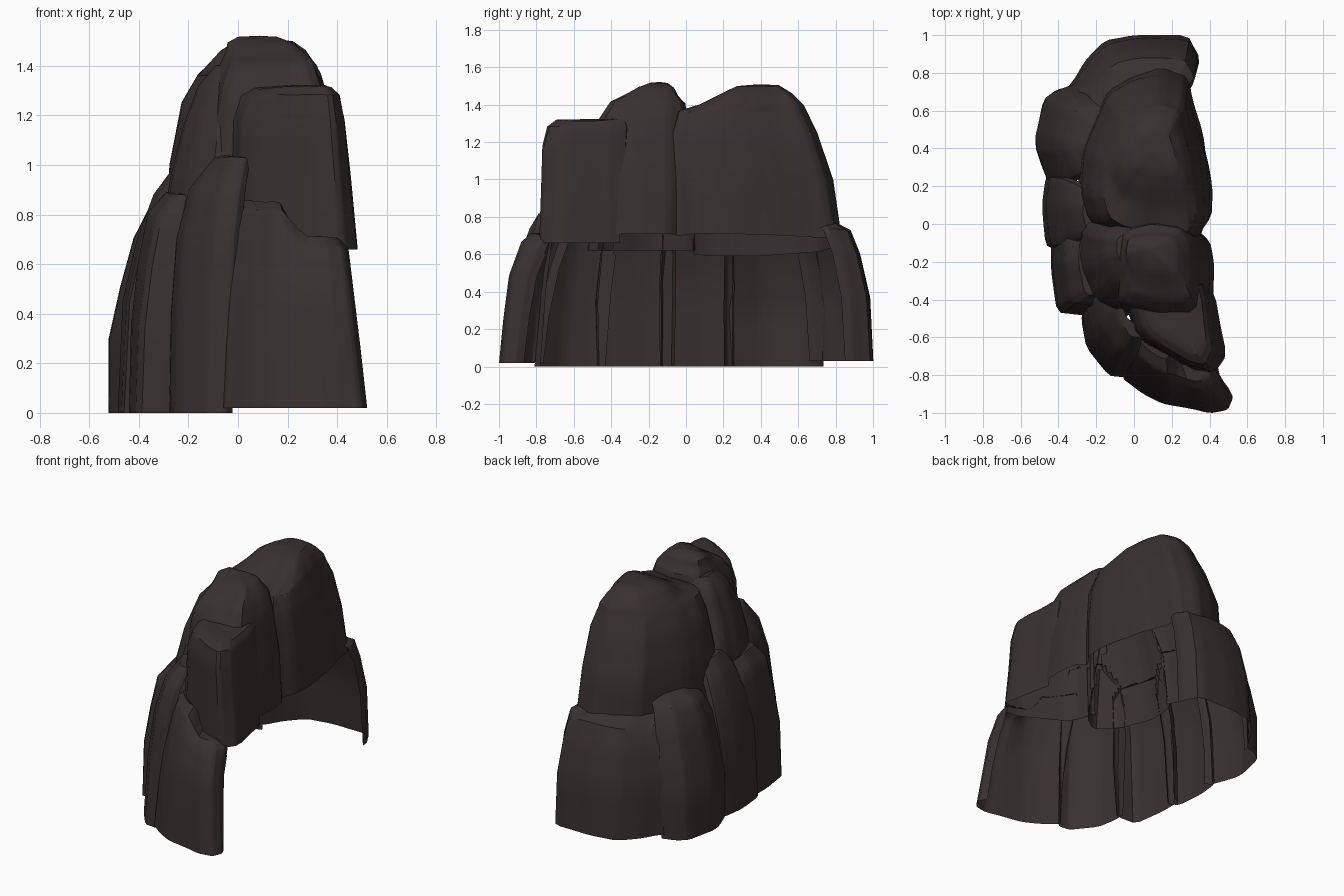
import bpy, bmesh
from mathutils import Vector, noise
from mathutils.bvhtree import BVHTree

if "Cube" in bpy.data.objects:
    bpy.data.objects.remove(bpy.data.objects["Cube"])

stone = bpy.data.materials.new("dark brown stone")
stone.diffuse_color = (0.040, 0.030, 0.030, 1)
stone.use_nodes = True
stone.node_tree.nodes["Principled BSDF"].inputs["Base Color"].default_value = stone.diffuse_color
rocks = []      # (object, closed)


def resample(pts, closed):
    """Soften a plan outline by corner cutting, keeping its ends."""
    out = []
    n = len(pts)
    for i in range(n if closed else n - 1):
        a, b = Vector(pts[i]), Vector(pts[(i + 1) % n])
        out += [a.lerp(b, 0.15), a.lerp(b, 0.5), a.lerp(b, 0.85)]
    if not closed:
        out = [Vector(pts[0])] + out + [Vector(pts[-1])]
    return out


def rock(name, plan, rings, closed=False, tilt=0.0, slump=0.0):
    """Loft a plan through rings (z, x0, x1, y0, y1); the underside stays open."""
    pts = resample(plan, closed)
    lo = [min(p[k] for p in pts) for k in (0, 1)]
    hi = [max(p[k] for p in pts) for k in (0, 1)]
    uv = [[(p[k] - lo[k]) / (hi[k] - lo[k]) for k in (0, 1)] for p in pts]
    bm = bmesh.new()
    rows = []
    for j, (z, x0, x1, y0, y1) in enumerate(rings):
        row = []
        for u, v in uv:
            p = Vector((x0 + (x1 - x0) * u, y0 + (y1 - y0) * v, z))
            if j == 0:
                p.z += tilt * u
            # chiselled, mostly vertical unevenness
            d = noise.noise(Vector((p.x * 7, p.y * 7, z * 2.5)))
            c = Vector(((x0 + x1) / 2, (y0 + y1) / 2, z))
            p = p + (p - c) * d * 0.05
            if j > 1:
                p.z += 0.015 * d
            # lower shoulder on the right-hand side
            s = min(1, max(0, (u - 0.45) / 0.2))
            p.z *= 1 - slump * s * j / (len(rings) - 1)
            row.append(bm.verts.new(p))
        rows.append(row)
    n = len(uv)
    for a, b in zip(rows, rows[1:]):
        for i in range(n if closed else n - 1):
            k = (i + 1) % n
            bm.faces.new((a[i], a[k], b[k], b[i]))
    # gently domed crown
    mid = sum((v.co for v in rows[-1]), Vector()) / n
    tip = bm.verts.new(mid + Vector((0, 0, 0.008)))
    for i in range(n if closed else n - 1):
        bm.faces.new((rows[-1][i], rows[-1][(i + 1) % n], tip))
    bmesh.ops.recalc_face_normals(bm, faces=bm.faces)
    bm.normal_update()
    if sum(f.normal.z for f in bm.faces) < 0:
        bmesh.ops.reverse_faces(bm, faces=bm.faces)
    me = bpy.data.meshes.new(name)
    bm.to_mesh(me)
    bm.free()
    me.materials.append(stone)
    ob = bpy.data.objects.new(name, me)
    bpy.context.collection.objects.link(ob)
    rocks.append((ob, closed))


# --- upper boulders, overhanging the open side ---
rock("rear_boulder",
     [(.15, .84), (.29, .78), (.33, .6), (.38, .42), (.41, .2), (.41, .04), (.34, -.09), (.12, -.06),
      (-.1, -.05), (-.24, .03), (-.29, .2), (-.28, .4), (-.2, .6), (-.14, .72), (0, .8)],
     [(.59, -.29, .41, -.09, .84), (1.0, -.28, .395, -.085, .79), (1.25, -.225, .37, -.08, .70),
      (1.365, -.17, .335, -.05, .645), (1.4, -.13, .315, .08, .63), (1.46, -.07, .27, .19, .57),
      (1.5, .0, .22, .27, .5)], True, .12)
rock("middle_boulder",
     [(.33, -.03), (.39, -.11), (.42, -.25), (.4, -.5), (.1, -.5), (-.1, -.45), (-.17, -.25), (-.14, -.05),
      (.1, 0)],
     [(.66, -.19, .425, -.5, .02), (1.0, -.16, .40, -.5, .02), (1.32, -.1, .34, -.47, .01),
      (1.41, -.07, .3, -.4, .0), (1.45, -.05, .27, -.32, -.04), (1.49, -.04, .23, -.25, -.06),
      (1.515, 0, .16, -.19, -.09)], True, .05)
rock("front_boulder",
     [(.39, -.33), (.43, -.45), (.47, -.7), (.42, -.8), (.3, -.77), (.02, -.62), (-.05, -.4), (.1, -.3)],
     [(.66, -.05, .475, -.79, -.28), (.95, -.045, .455, -.78, -.28), (1.18, -.03, .43, -.77, -.28),
      (1.28, 0, .41, -.74, -.28), (1.315, .05, .38, -.69, -.3)], True)
rock("left_flank",
     [(.05, .1), (.05, -.4), (-.1, -.5), (-.22, -.4), (-.3, -.2), (-.3, 0), (-.15, .1)],
     [(.62, -.32, .05, -.52, .1), (.95, -.27, .05, -.47, .08), (1.15, -.22, .05, -.42, .03),
      (1.32, -.16, .05, -.34, .0), (1.4, -.09, .05, -.26, -.04)], True)

# --- lower wall: open-backed columns in a C shape ---
rock("front_column",
     [(-.02, -.77), (-.06, -.82), (.05, -.9), (.15, -.95), (.27, -.97), (.4, -1), (.49, -.98), (.52, -.92),
      (.5, -.87)],
     [(.02, -.06, .52, -1, -.76), (.27, -.055, .495, -.975, -.73), (.52, -.045, .47, -.945, -.68),
      (.74, -.04, .45, -.88, -.6), (.82, -.03, .42, -.83, -.57), (.855, .0, .37, -.75, -.54)], slump=.17)
rock("front_left_column",
     [(-.27, -.42), (-.28, -.5), (-.25, -.65), (-.14, -.8), (-.06, -.81), (-.03, -.78)],
     [(0, -.28, -.02, -.81, -.43), (.4, -.27, 0, -.78, -.4), (.7, -.25, .01, -.74, -.36),
      (.9, -.2, .03, -.69, -.32), (1.03, -.11, .05, -.6, -.3)])
rock("left_column",
     [(-.38, -.08), (-.43, -.1), (-.43, -.25), (-.40, -.47), (-.27, -.48), (-.24, -.47)],
     [(0, -.44, -.24, -.48, -.06), (.35, -.43, -.22, -.48, -.05), (.6, -.40, -.2, -.46, -.05),
      (.8, -.36, -.16, -.43, -.06), (.88, -.29, -.1, -.38, -.08)])
rock("left_middle_column",
     [(-.43, .26), (-.46, .25), (-.48, .1), (-.46, -.11), (-.4, -.14), (-.38, -.13)],
     [(0, -.485, -.39, -.14, .26), (.45, -.465, -.36, -.14, .26), (.7, -.41, -.3, -.13, .25),
      (.88, -.34, -.2, -.1, .22), (.97, -.27, -.12, -.07, .18)])
rock("left_rear_column",
     [(-.41, .2), (-.45, .22), (-.52, .43), (-.47, .66), (-.4, .71), (-.32, .74)],
     [(0, -.52, -.33, .2, .74), (.3, -.52, -.32, .2, .74), (.5, -.475, -.3, .2, .72),
      (.7, -.42, -.25, .21, .69), (.82, -.36, -.2, .25, .64), (.88, -.26, -.1, .3, .56)])
rock("rear_column",
     [(-.36, .66), (-.36, .7), (-.26, .85), (-.15, .97), (0, 1), (.28, 1), (.33, .9), (.33, .85)],
     [(.03, -.37, .34, .66, 1), (.37, -.36, .335, .64, .98), (.6, -.33, .325, .6, .93),
      (.73, -.29, .31, .55, .88), (.77, -.22, .27, .5, .8), (.79, -.12, .22, .4, .7)])

# --- cut away faces buried inside a boulder, so the underside is hollow ---
trees = []
for ob, closed in rocks:
    if closed:
        vs = [v.co.copy() for v in ob.data.vertices]
        trees.append((ob, BVHTree.FromPolygons(vs, [tuple(p.vertices) for p in ob.data.polygons])))


def inside(tree, p):
    """Count surfaces above the point; the boulders are open only below."""
    hits, o, up = 0, p.copy(), Vector((0.0007, 0.0011, 1))
    while hits < 20:
        loc = tree.ray_cast(o, up)[0]
        if loc is None:
            break
        hits += 1
        o = loc + up * 1e-4
    return hits % 2 == 1


for ob, closed in rocks:
    bm = bmesh.new()
    bm.from_mesh(ob.data)
    # finer faces make a tidier cut line
    bmesh.ops.subdivide_edges(bm, edges=bm.edges[:], cuts=2, use_grid_fill=True)
    bm.verts.index_update()
    others = [t for o, t in trees if o is not ob]
    buried = [any(inside(t, v.co) for t in others) for v in bm.verts]
    dead = [f for f in bm.faces if all(buried[v.index] for v in f.verts)]
    bmesh.ops.delete(bm, geom=dead, context='FACES')
    bm.to_mesh(ob.data)
    bm.free()
    bpy.ops.object.select_all(action='DESELECT')
    ob.select_set(True)
    bpy.context.view_layer.objects.active = ob
    bpy.ops.object.shade_smooth_by_angle(angle=0.65)
